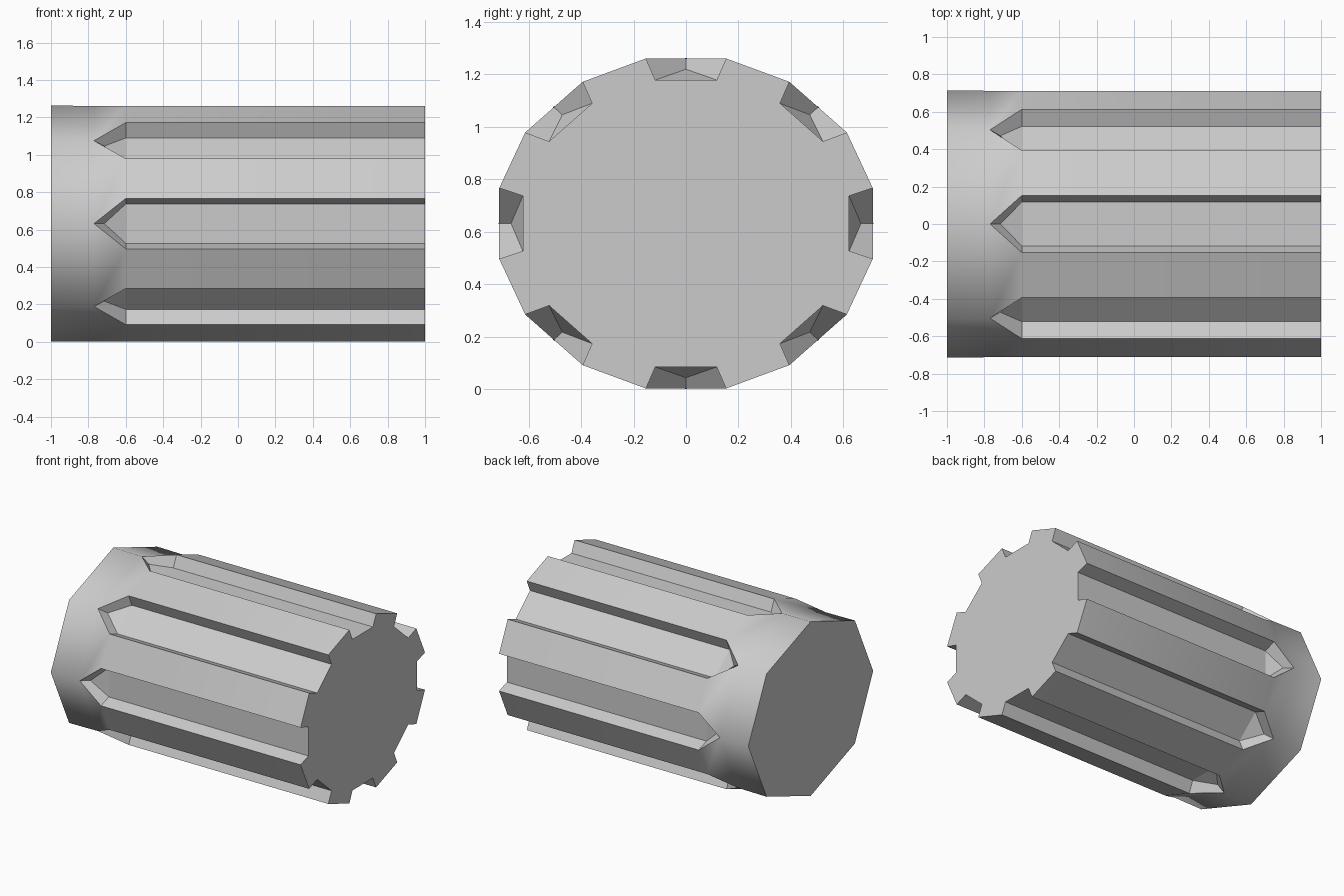
import bpy, bmesh

if "Cube" in bpy.data.objects:
    bpy.data.objects.remove(bpy.data.objects["Cube"])

CZ = 0.632                       # axis height
X_BACK, X_TIP, X_IN, X_SH, X_END = -1.0, -0.77, -0.715, -0.6, 1.0

# Groove cross-sections (outer left, outer right, floor left, floor right), y/z about the axis
top = [(-.153, .629), (.153, .629), (-.117, .547), (.117, .547)]
diag = [(.394, .54), (.613, .347), (.358, .458), (.522, .313)]
side = [(.712, .135), (.712, -.135), (.622, .105), (.622, -.105)]
diag_low = [(diag[i][0], -diag[i][1]) for i in (1, 0, 3, 2)]
half = [top, diag, side, diag_low]
grooves = half + [[(-y, -z) for y, z in g] for g in half]

bm = bmesh.new()


def vert(x, p, s=1.0):
    return bm.verts.new((x, p[0] * s, CZ + p[1] * s))


def mid(a, b):
    return ((a[0] + b[0]) / 2, (a[1] + b[1]) / 2)


# Vertices of every groove, with a pointed run-out towards the back
rows = []
for o1, o2, i1, i2 in grooves:
    om, im = mid(o1, o2), mid(i1, i2)
    rows.append(dict(
        back=vert(X_BACK, om, 1.004), tip=vert(X_TIP, om),
        inner=vert(X_IN, mid(om, im)),
        o1=vert(X_SH, o1), o2=vert(X_SH, o2), i1=vert(X_SH, i1), i2=vert(X_SH, i2),
        e1=vert(X_END, o1), e2=vert(X_END, o2), f1=vert(X_END, i1), f2=vert(X_END, i2)))

for k, a in enumerate(rows):
    b = rows[(k + 1) % 8]
    # Smooth lands between the grooves
    for names in ((a['back'], b['back'], b['tip'], a['tip']),
                  (a['tip'], b['tip'], b['o1'], a['o2']),
                  (a['o2'], b['o1'], b['e1'], a['e2'])):
        bm.faces.new(names).smooth = True
    # Flat groove floor and walls
    bm.faces.new((a['inner'], a['i1'], a['i2']))
    bm.faces.new((a['i1'], a['i2'], a['f2'], a['f1']))
    for n in '12':
        bm.faces.new((a['tip'], a['inner'], a['i' + n], a['o' + n]))
        bm.faces.new((a['o' + n], a['i' + n], a['f' + n], a['e' + n]))

# End caps: plain octagon at the back, notched outline at the front
bm.faces.new([r['back'] for r in rows])
bm.faces.new([r[n] for r in rows for n in ('e1', 'f1', 'f2', 'e2')])
bmesh.ops.recalc_face_normals(bm, faces=bm.faces)

mesh = bpy.data.meshes.new("fluted_cylinder")
bm.to_mesh(mesh)
bm.free()
bpy.context.collection.objects.link(bpy.data.objects.new("fluted_cylinder", mesh))
